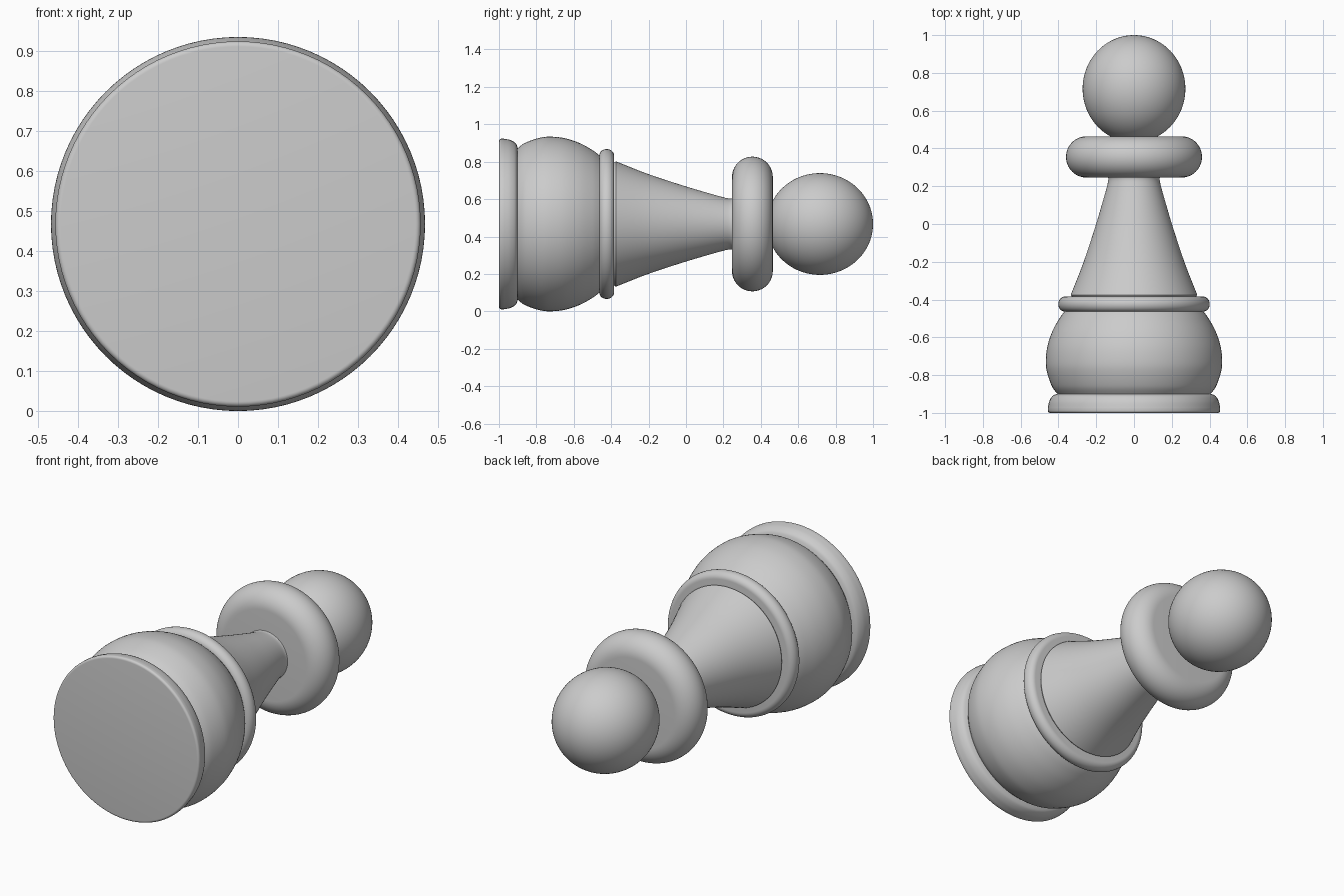
import bpy, bmesh
from math import cos, sin, pi, radians

cube = bpy.data.objects.get("Cube")
if cube:
    bpy.data.objects.remove(cube, do_unlink=True)

AXIS_Z = 0.467   # height of the lying piece's axis
SEGMENTS = 96

grey = bpy.data.materials.new("plain grey")
grey.use_nodes = True
colour = (0.6, 0.6, 0.6, 1)
grey.diffuse_color = colour
grey.node_tree.nodes["Principled BSDF"].inputs["Base Color"].default_value = colour


def arc(r, y, rad_r, rad_y, start, end, steps=16):
    """Elliptical arc in the (radius, y) plane, angles in degrees from outward."""
    angles = [radians(start + (end - start) * i / steps) for i in range(steps + 1)]
    return [(r + rad_r * cos(a), y + rad_y * sin(a)) for a in angles]


def spline(points, steps=8):
    """Smooth curve through the given profile points."""
    pts = [points[0]] + points + [points[-1]]
    out = []
    for a, b, c, d in zip(pts, pts[1:], pts[2:], pts[3:]):
        for i in range(steps):
            t = i / steps
            out.append(tuple(
                0.5 * (2 * q + (s - p) * t + (2 * p - 5 * q + 4 * s - u) * t * t
                       + (3 * q - p - 3 * s + u) * t ** 3)
                for p, q, s, u in zip(a, b, c, d)))
    return out + [points[-1]]


def lathe(name, profile):
    """Turn a profile of (radius, y) around the lying axis and cap its ends."""
    bm = bmesh.new()
    rings = []
    for r, y in profile:
        rings.append([bm.verts.new((r * cos(2 * pi * i / SEGMENTS), y,
                                    AXIS_Z + r * sin(2 * pi * i / SEGMENTS)))
                      for i in range(SEGMENTS)])
    for low, high in zip(rings, rings[1:]):
        for i in range(SEGMENTS):
            j = (i + 1) % SEGMENTS
            bm.faces.new((low[i], low[j], high[j], high[i]))
    bm.faces.new(rings[0])
    bm.faces.new(rings[-1])
    bmesh.ops.remove_doubles(bm, verts=bm.verts, dist=0.0002)
    bmesh.ops.recalc_face_normals(bm, faces=bm.faces)
    mesh = bpy.data.meshes.new(name)
    bm.to_mesh(mesh)
    bm.free()
    mesh.materials.append(grey)
    obj = bpy.data.objects.new(name, mesh)
    bpy.context.collection.objects.link(obj)
    bpy.ops.object.select_all(action="DESELECT")
    obj.select_set(True)
    bpy.context.view_layer.objects.active = obj
    bpy.ops.object.shade_smooth_by_angle(angle=radians(35))


# Foot: flat underside with a rounded rim, sloping in to the body
lathe("foot", arc(0.443, -0.988, 0.013, 0.012, -90, 0, 6)
      + spline([(0.456, -0.975), (0.449, -0.94), (0.433, -0.912), (0.41, -0.9)]))

# Bulging body
lathe("body", spline([(0.405, -0.9), (0.434, -0.86), (0.459, -0.79), (0.467, -0.73),
                      (0.459, -0.65), (0.433, -0.57), (0.395, -0.5), (0.365, -0.46)]))

# Thin rounded ring above the body
lathe("lower_ring", arc(0.365, -0.424, 0.036, 0.04, -90, 90))

# Concave tapering stem
lathe("stem", [(0.325, -0.39)] + spline([(0.335, -0.375), (0.27, -0.21), (0.21, -0.03),
                                        (0.168, 0.11), (0.138, 0.22), (0.138, 0.25)]))

# Thick rounded collar under the head
lathe("collar", arc(0.252, 0.355, 0.108, 0.109, -90, 90, 28))

# Ball head
lathe("head", arc(0, 0.716, 0.272, 0.284, -89.99, 89.99, 48))
